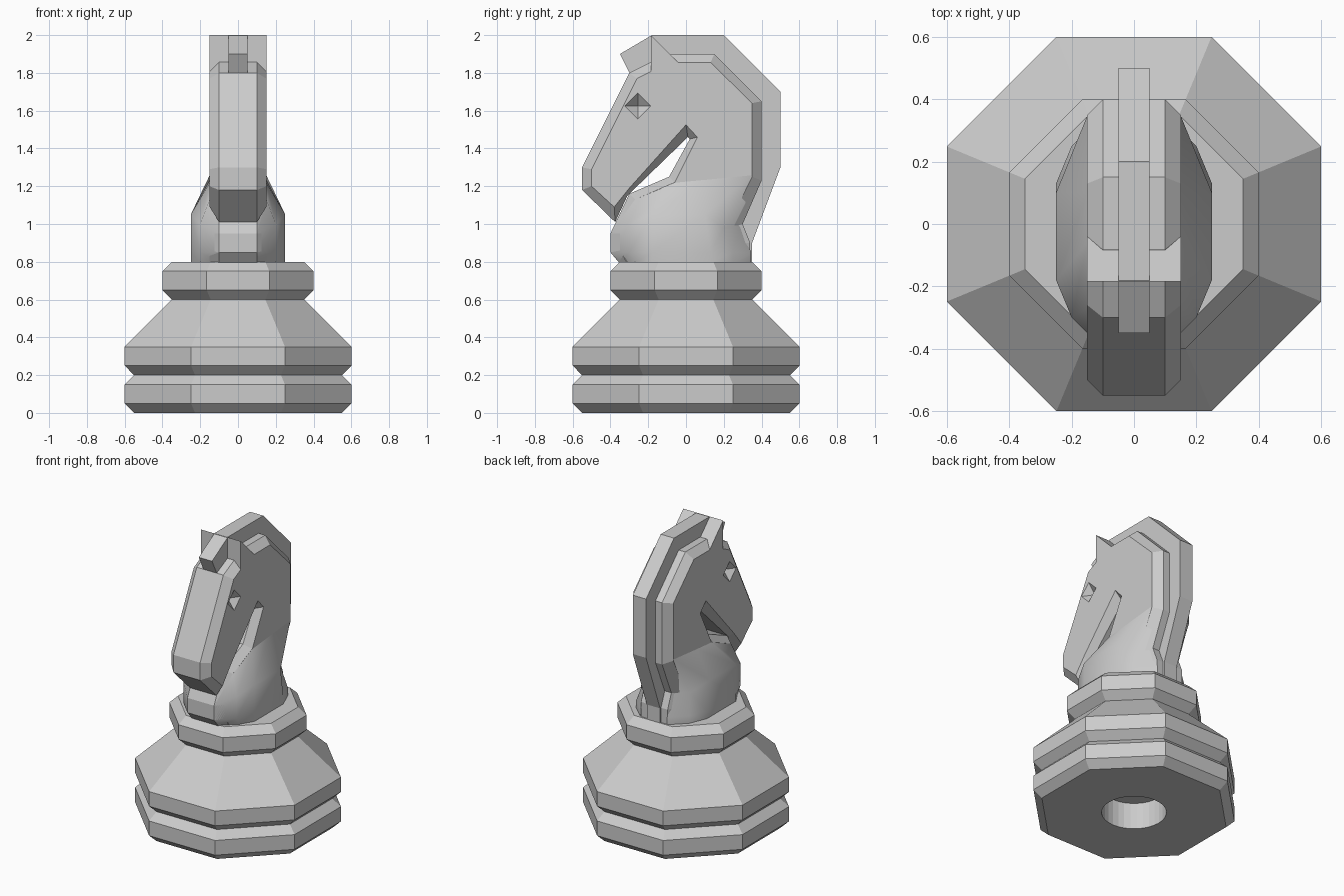
import bpy, bmesh, math
from mathutils import Matrix

if "Cube" in bpy.data.objects:
    bpy.data.objects.remove(bpy.data.objects["Cube"], do_unlink=True)

GREY = (0.6, 0.6, 0.6, 1)
grey = bpy.data.materials.new("light_grey")
grey.use_nodes = True
grey.diffuse_color = GREY
grey.node_tree.nodes["Principled BSDF"].inputs["Base Color"].default_value = GREY


def finish(name, bm):
    bmesh.ops.recalc_face_normals(bm, faces=bm.faces)
    mesh = bpy.data.meshes.new(name)
    bm.to_mesh(mesh)
    bm.free()
    mesh.materials.append(grey)
    obj = bpy.data.objects.new(name, mesh)
    bpy.context.collection.objects.link(obj)
    return obj


def loft(name, rings):
    """Join closed rings of points and cap both ends."""
    bm = bmesh.new()
    loops = [[bm.verts.new(p) for p in ring] for ring in rings]
    n = len(loops[0])
    for a, b in zip(loops, loops[1:]):
        for i in range(n):
            j = (i + 1) % n
            bm.faces.new((a[i], a[j], b[j], b[i]))
    bm.faces.new(loops[0][::-1])
    bm.faces.new(loops[-1])
    return finish(name, bm)


def slab(name, profile, half):
    return loft(name, [[(x, y, z) for y, z in profile] for x in (-half, half)])


def cut(obj, cutter):
    mod = obj.modifiers.new("cut", "BOOLEAN")
    mod.operation = "DIFFERENCE"
    mod.solver = "EXACT"
    mod.object = cutter
    bpy.context.view_layer.objects.active = obj
    bpy.ops.object.modifier_apply(modifier=mod.name)
    bpy.data.objects.remove(cutter, do_unlink=True)


# Eight-sided base: (distance to flat side, height)
steps = [(.55, 0), (.6, .05), (.6, .15), (.55, .2), (.6, .25), (.6, .35),
         (.35, .6), (.4, .65), (.4, .75), (.35, .8)]
rings = []
for r, z in steps:
    c = r / math.cos(math.pi / 8)
    angles = [math.pi / 8 + k * math.pi / 4 for k in range(8)]
    rings.append([(c * math.cos(a), c * math.sin(a), z) for a in angles])
base = loft("base", rings)

# Round socket under the base
bm = bmesh.new()
bmesh.ops.create_cone(bm, cap_ends=True, segments=32, radius1=.2, radius2=.2, depth=.36)
cut(base, finish("socket_cutter", bm))

# Head and neck: outer profile at the chamfer, inner profile on the cheek
outer = [(-.55, 1.3), (-.3, 1.8), (-.18, 1.86), (-.08, 1.9), (.15, 1.9), (.4, 1.65),
         (.4, 1.23), (.3, 1), (.34, .9), (.34, .79), (-.35, .79), (-.4, .85),
         (-.4, .95), (-.3, 1.16), (-.09, 1.25), (.02, 1.45), (.01, 1.46),
         (-.31, 1.15), (-.375, 1.01), (-.55, 1.18)]
inner = [(-.5, 1.29), (-.26, 1.77), (-.18, 1.81), (-.04, 1.855), (.13, 1.855), (.35, 1.64),
         (.35, 1.25), (.21, .97), (.24, .9), (.24, .79), (-.31, .79), (-.35, .86),
         (-.35, .95), (-.27, 1.13), (-.06, 1.22), (.06, 1.46), (0, 1.525),
         (-.3, 1.19), (-.38, 1.09), (-.5, 1.2)]
sections = [(-.15, inner), (-.1, outer), (.1, outer), (.15, inner)]
head = loft("head", [[(x, y, z) for y, z in p] for x, p in sections])

# Sunken diamond eyes
for side in (-1, 1):
    bm = bmesh.new()
    bmesh.ops.create_cone(bm, cap_ends=True, segments=4, radius1=.07, radius2=0, depth=.05)
    turn = Matrix.Rotation(-side * math.pi / 2, 4, "Y")
    bmesh.ops.transform(bm, matrix=Matrix.Translation((side * .1255, -.255, 1.625)) @ turn,
                        verts=bm.verts)
    cut(head, finish("eye_cutter", bm))

# Mane with forelock
slab("mane", [(-.3, 1.8), (-.35, 1.9), (-.18, 2), (.2, 2), (.5, 1.7), (.5, 1.3),
              (.35, .9), (.35, .79), (.2, .79), (.2, 1.2), (.1, 1.6), (-.1, 1.75)], .05)

# Ears
slab("ears", [(-.185, 1.78), (-.185, 2), (-.04, 1.855), (-.04, 1.78)], .15)

# Rounded shoulders, built on one side and mirrored
plan = [(.1, -.4), (.2, -.3), (.25, -.18), (.25, .13), (.2, .25), (.1, .345)]
rows = [[(x, y * .88 if y < -.25 else y, .795) for x, y in plan],
        [(x, y, .85) for x, y in plan],
        [(.1, -.4, .95), (.2, -.3, 1), (.25, -.18, 1.05), (.25, .1, 1.05),
         (.17, .2, .98), (.1, .29, 1)],
        [(.1, -.3, 1.16), (.15, -.27, 1.13), (.149, -.06, 1.22), (.149, .1, 1.235),
         (.149, .35, 1.26), (.1, .25, 1)]]
bm = bmesh.new()
grid = [[bm.verts.new(p) for p in row] for row in rows]
for a, b in zip(grid, grid[1:]):
    for i in range(len(plan) - 1):
        bm.faces.new((a[i], a[i + 1], b[i + 1], b[i]))
for face in bm.faces:
    face.smooth = True
bm.normal_update()
shoulders = finish("shoulders", bm)
if sum(p.normal.x for p in shoulders.data.polygons) < 0:
    shoulders.data.flip_normals()
shoulders.modifiers.new("mirror", "MIRROR").use_axis[0] = True
